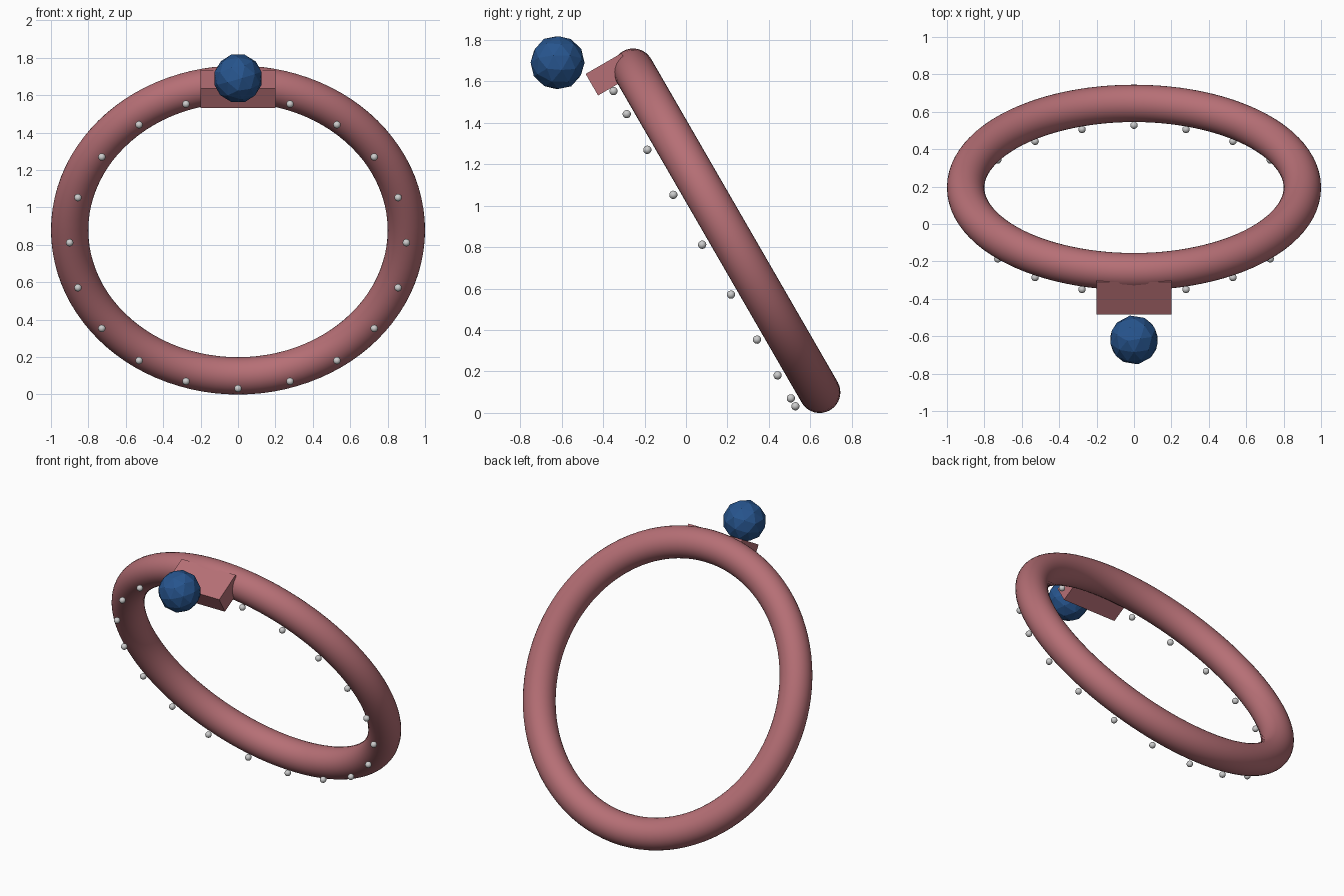
import bpy, math
from mathutils import Matrix, Vector

if "Cube" in bpy.data.objects:
    bpy.data.objects.remove(bpy.data.objects["Cube"])

# Leaning ring frame: local Y runs up the ring, local Z is the ring axis to the front
FRAME = Matrix.Translation((0, 0.195, 0.879)) @ Matrix.Rotation(math.radians(120), 4, 'X') @ Matrix.Identity(4)


def material(name, rgb):
    m = bpy.data.materials.new(name)
    m.diffuse_color = (*rgb, 1)
    m.use_nodes = True
    m.node_tree.nodes["Principled BSDF"].inputs["Base Color"].default_value = m.diffuse_color
    return m


ROSE = material("rose", (0.47, 0.16, 0.18))
BLUE = material("blue", (0.02, 0.09, 0.27))


def finish(name, mat=None, smooth=False):
    ob = bpy.context.object
    ob.name = name
    if mat:
        ob.data.materials.append(mat)
    if smooth:
        bpy.ops.object.shade_smooth()
    ob.matrix_world = FRAME @ ob.matrix_basis
    return ob


# Band
bpy.ops.mesh.primitive_torus_add(major_radius=0.9, minor_radius=0.1,
                                 major_segments=96, minor_segments=32)
finish("band", ROSE, True)

# Setting block at the top of the band
bpy.ops.mesh.primitive_cube_add(size=1, location=(0, 0.935, 0.11))
block = bpy.context.object
block.scale = (0.4, 0.12, 0.2)
finish("setting", ROSE)

# Faceted stone
bpy.ops.mesh.primitive_ico_sphere_add(subdivisions=2, radius=0.132)
bpy.context.object.location = (0, 1.11, 0.30)
finish("stone", BLUE)

# Beads around the front of the band
for i in range(20):
    a = math.tau * i / 20
    bpy.ops.mesh.primitive_uv_sphere_add(segments=16, ring_count=8, radius=0.02)
    bpy.context.object.location = (0.9 * math.sin(a), 0.9 * math.cos(a), 0.135)
    finish(f"bead_{i + 1}", None, True)
